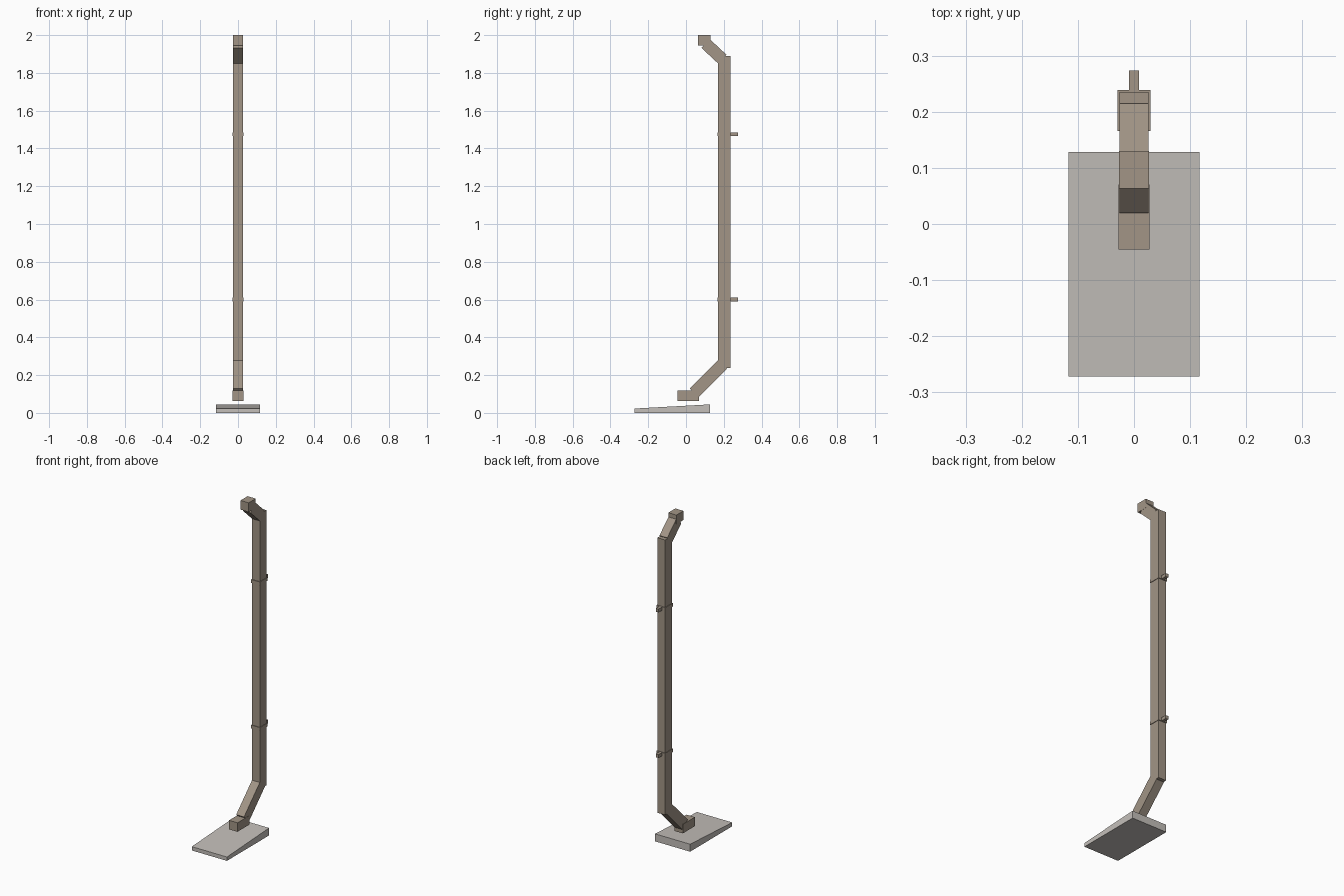
import bpy
import bmesh
import math
from mathutils import Matrix, Vector

default_cube = bpy.data.objects.get("Cube")
if default_cube:
    bpy.data.objects.remove(default_cube, do_unlink=True)


def make_material(name, rgb):
    mat = bpy.data.materials.new(name)
    mat.use_nodes = True
    color = (*rgb, 1.0)
    mat.diffuse_color = color
    mat.node_tree.nodes["Principled BSDF"].inputs["Base Color"].default_value = color
    return mat


tan = make_material("tan_metal", (0.36, 0.30, 0.24))
concrete = make_material("pale_concrete", (0.55, 0.52, 0.49))


def extrude_profile(name, points, half_width, mat):
    """Solid whose (y, z) side outline is extruded symmetrically across x."""
    bm = bmesh.new()
    face = bm.faces.new([bm.verts.new((-half_width, y, z)) for y, z in points])
    result = bmesh.ops.extrude_face_region(bm, geom=[face])
    moved = [v for v in result["geom"] if isinstance(v, bmesh.types.BMVert)]
    bmesh.ops.translate(bm, verts=moved, vec=(2 * half_width, 0, 0))
    bmesh.ops.recalc_face_normals(bm, faces=bm.faces)
    mesh = bpy.data.meshes.new(name)
    bm.to_mesh(mesh)
    bm.free()
    mesh.materials.append(mat)
    obj = bpy.data.objects.new(name, mesh)
    bpy.context.collection.objects.link(obj)
    return obj


def box(name, half_width, y0, y1, z0, z1):
    return extrude_profile(name, [(y0, z0), (y1, z0), (y1, z1), (y0, z1)], half_width, tan)


def slanted_box(name, start, length, angle, thickness):
    """Square-ended duct from its lower front corner, running along angle in the side plane."""
    turn = Matrix.Rotation(math.radians(angle), 2)
    corners = [(0, 0), (length, 0), (length, thickness), (0, thickness)]
    points = [tuple(Vector(start) + turn @ Vector(c)) for c in corners]
    return extrude_profile(name, points, PIPE_HALF, tan)


PIPE_HALF = 0.026

# Sloping splash block on the ground
extrude_profile("splash_block", [(-0.272, 0), (0.128, 0), (0.128, 0.045), (-0.272, 0.023)],
                0.117, concrete)

# Vertical pipe with angled offsets at both ends
box("main_pipe", PIPE_HALF, 0.17, 0.235, 0.237, 1.89)
slanted_box("lower_elbow", (0.02, 0.128), 0.215, 45, -0.065)
slanted_box("upper_elbow", (0.082, 1.932), 0.122, -43, 0.064)

# Outlet shoe and gutter inlet
box("outlet_shoe", 0.028, -0.045, 0.07, 0.064, 0.118)
box("gutter_inlet", 0.027, 0.063, 0.13, 1.945, 2.0)

# Wall straps, each with a standoff behind the pipe
for label, z in (("lower", 0.6), ("upper", 1.475)):
    box(label + "_strap", 0.029, 0.166, 0.239, z - 0.01, z + 0.01)
    box(label + "_standoff", 0.009, 0.235, 0.274, z - 0.01, z + 0.01)
